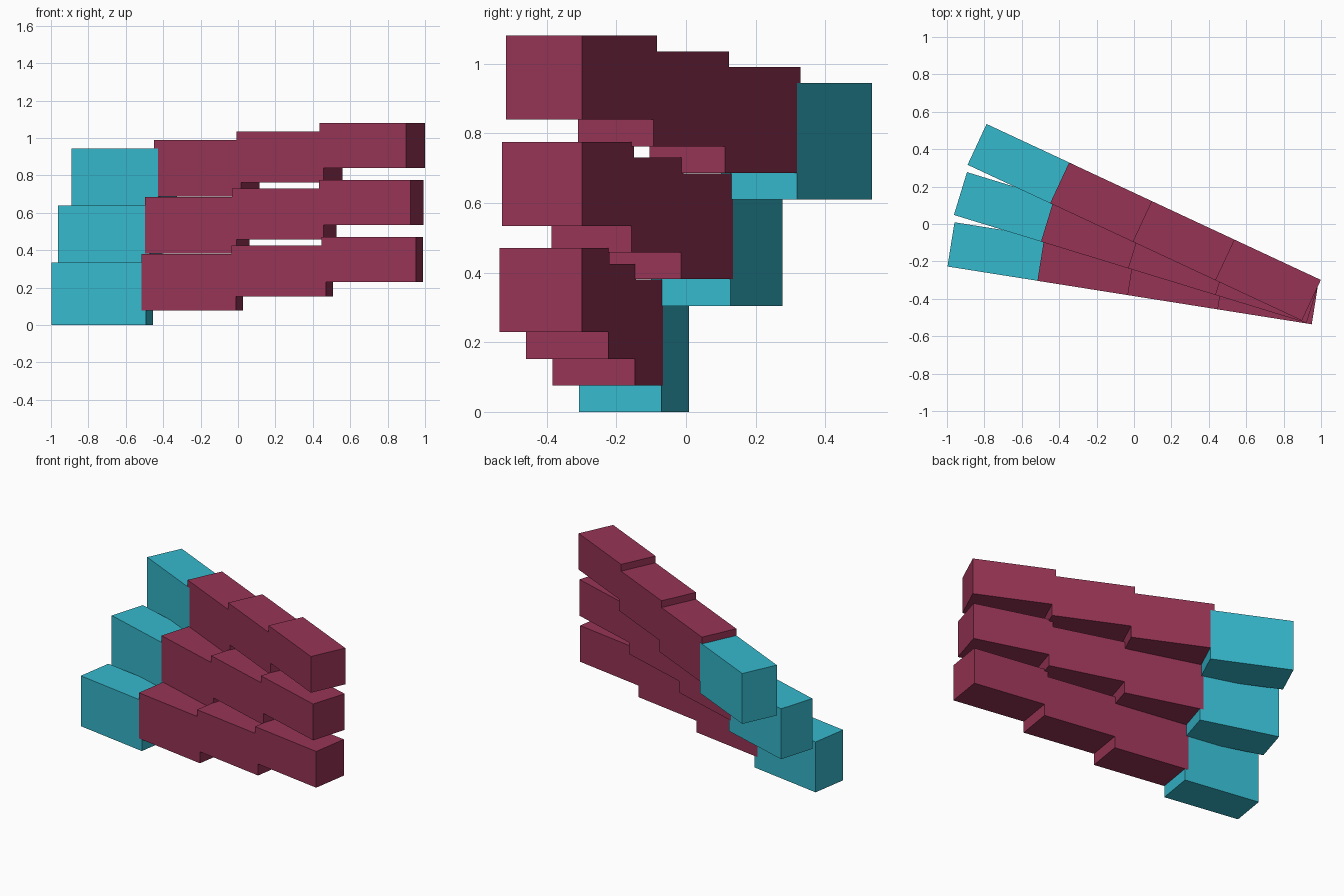
import bpy
from math import radians
from mathutils import Matrix, Vector

cube = bpy.data.objects.get("Cube")
if cube:
    bpy.data.objects.remove(cube, do_unlink=True)


def make_material(name, rgb):
    mat = bpy.data.materials.new(name)
    mat.use_nodes = True
    mat.diffuse_color = (*rgb, 1)
    mat.node_tree.nodes["Principled BSDF"].inputs["Base Color"].default_value = (*rgb, 1)
    return mat


crimson = make_material("crimson", (0.305, 0.034, 0.089))
turquoise = make_material("turquoise", (0.036, 0.479, 0.604))

WIDTH, LENGTH, PITCH = 0.24, 0.511, 0.487
ROW_RISE = 0.305


def add_block(name, hinge, turn, start, bottom, top, mat, swell):
    """Box trailing left from the hinge corner, turned about that corner."""
    size = Vector((LENGTH, WIDTH + swell, top - bottom))
    centre = Vector((-start - LENGTH / 2, -WIDTH / 2, (bottom + top) / 2))
    bpy.ops.mesh.primitive_cube_add(size=1)
    block = bpy.context.object
    block.name = name
    block.data.transform(Matrix.Diagonal((*size, 1)))
    block.data.transform(Matrix.Translation(centre))
    block.location = (*hinge, 0)
    block.rotation_euler.z = -turn
    block.data.materials.append(mat)


# Three fanned rows, each with three crimson blocks and a turquoise tip
rows = [("lower", 9, 0.988, -0.0006), ("middle", 17, 0.993, -0.0006), ("upper", 25, 0.999, 0.0006)]
for r, (row, angle, hinge_x, tip_swell) in enumerate(rows):
    for i, part in enumerate(("root", "inner", "outer", "tip")):
        is_tip = part == "tip"
        bottom = r * ROW_RISE + (3 - i) * 0.0765
        height = 0.241 + i * 0.0313
        add_block(f"{row}_{part}_block", (hinge_x, -0.299), radians(angle), i * PITCH,
                  bottom, bottom + height,
                  turquoise if is_tip else crimson, tip_swell if is_tip else 0)
